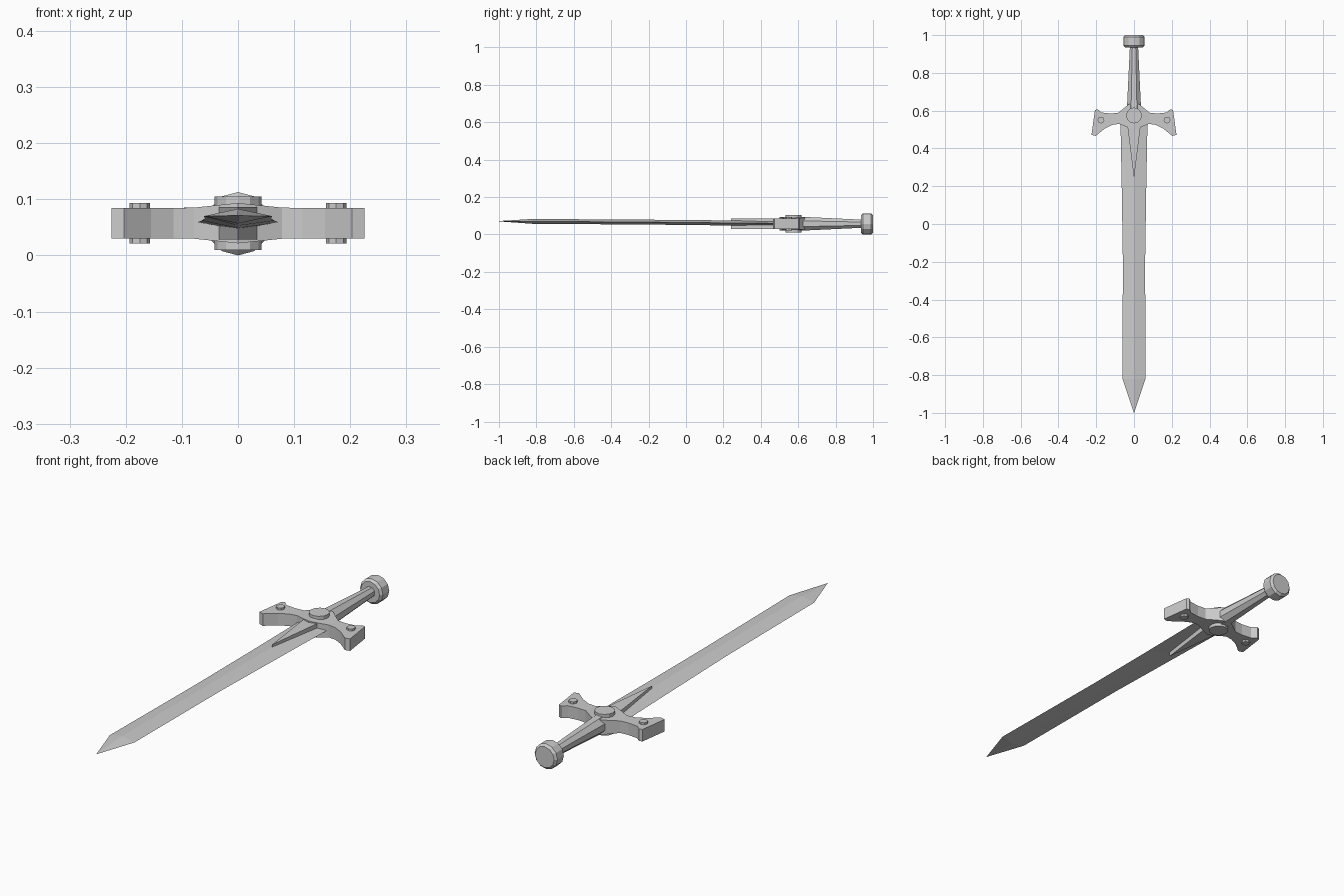
import bpy, bmesh
from math import pi, cos, sin

if "Cube" in bpy.data.objects:
    bpy.data.objects.remove(bpy.data.objects["Cube"])

ZC = 0.0575  # centre height of the hilt


def finish(name, bm):
    bmesh.ops.recalc_face_normals(bm, faces=bm.faces)
    me = bpy.data.meshes.new(name)
    bm.to_mesh(me)
    bm.free()
    ob = bpy.data.objects.new(name, me)
    bpy.context.collection.objects.link(ob)
    return ob


def loft(name, rings):
    """Closed solid through rings of equal point count."""
    bm = bmesh.new()
    vs = [[bm.verts.new(p) for p in r] for r in rings]
    n = len(vs[0])
    for a, b in zip(vs, vs[1:]):
        for i in range(n):
            j = (i + 1) % n
            bm.faces.new((a[i], a[j], b[j], b[i]))
    bm.faces.new(vs[0])
    bm.faces.new(vs[-1])
    bmesh.ops.remove_doubles(bm, verts=bm.verts, dist=1e-5)
    return finish(name, bm)


def ring_y(y, r, n, z=ZC, turn=0.0):
    return [(r * cos(2 * pi * i / n + turn), y, z + r * sin(2 * pi * i / n + turn)) for i in range(n)]


def stud(name, x, y, r, h, n):
    rings = [[(x + r * cos(2 * pi * i / n), y + r * sin(2 * pi * i / n), ZC + s * h) for i in range(n)]
             for s in (-1, 1)]
    return loft(name, rings)


# blade: diamond section, rising slightly towards the tip
def diamond(y, w, t, z):
    return [(-w, y, z), (0, y, z + t), (w, y, z), (0, y, z - t)]


loft("blade", [diamond(0.56, 0.072, 0.014, 0.059),
               diamond(0.2, 0.065, 0.0135, 0.062),
               diamond(-0.2, 0.059, 0.013, 0.066),
               diamond(-0.82, 0.061, 0.013, 0.070),
               diamond(-1.0, 0.001, 0.001, 0.071)])

# guard: (x low, y low, x high, y high) columns from centre outwards, mirrored
cols = [(0, 0.50, 0, 0.645), (0.035, 0.512, 0.03, 0.632), (0.078, 0.53, 0.085, 0.588),
        (0.115, 0.525, 0.125, 0.585), (0.155, 0.505, 0.172, 0.59),
        (0.203, 0.466, 0.193, 0.608), (0.225, 0.472, 0.207, 0.602)]
cols = [(-a, b, -c, d) for a, b, c, d in reversed(cols[1:])] + cols


def half(x):  # slightly thicker at the middle
    return 0.027 + 0.009 * max(0, 1 - abs(x) / 0.085)


loft("guard", [[(a, b, ZC - half(a)), (c, d, ZC - half(c)), (c, d, ZC + half(c)), (a, b, ZC + half(a))]
               for a, b, c, d in cols])

# long spike of the guard lying along the blade
loft("guard_spike", [[(-0.036, 0.53, ZC + s * 0.029), (0.036, 0.53, ZC + s * 0.029), (0, 0.24, ZC + s * 0.029)]
                     for s in (-1, 1)])

# round studs on both faces of the guard
stud("centre_stud", 0, 0.575, 0.042, 0.0475, 12)
for s, side in ((-1, "left"), (1, "right")):
    stud("small_stud_" + side, s * 0.175, 0.55, 0.018, 0.036, 8)

# tapering eight-sided grip
loft("grip", [ring_y(0.60, 0.041, 8, turn=pi / 8), ring_y(0.95, 0.023, 8, turn=pi / 8)])

# pommel with chamfered rims
loft("pommel", [ring_y(y, r, 12, 0.0565) for y, r in
                ((0.935, 0.047), (0.945, 0.0565), (0.99, 0.0565), (1.0, 0.047))])
